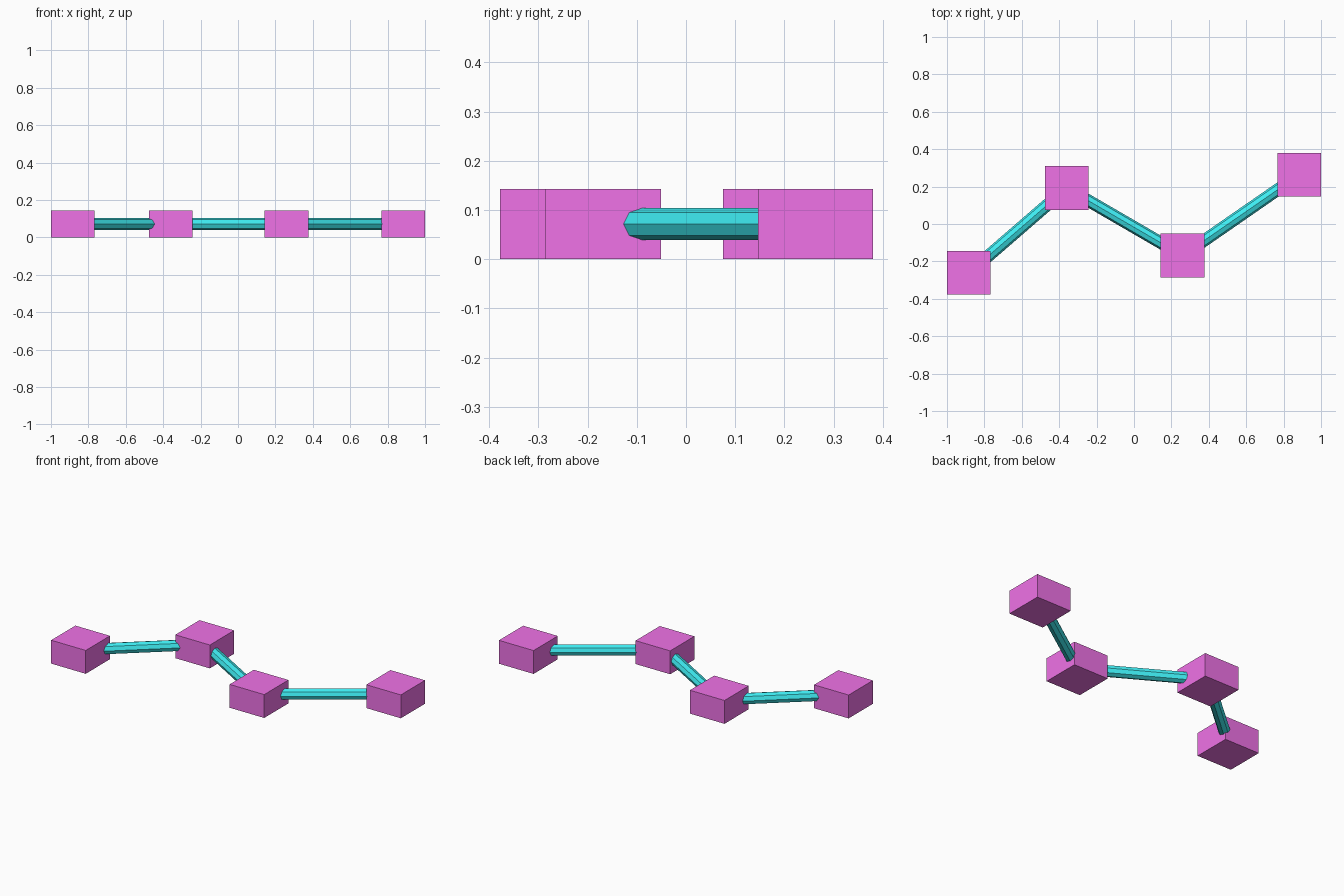
import bpy
from mathutils import Vector

if "Cube" in bpy.data.objects:
    bpy.data.objects.remove(bpy.data.objects["Cube"])

BOX = (0.234, 0.234, 0.143)
MID_Z = BOX[2] / 2
ROD_RADIUS = 0.033
NODES = [(-0.883, -0.261), (-0.36, 0.192), (0.26, -0.168), (0.883, 0.263)]


def material(name, color):
    mat = bpy.data.materials.new(name)
    mat.diffuse_color = color
    mat.use_nodes = True
    mat.node_tree.nodes["Principled BSDF"].inputs["Base Color"].default_value = mat.diffuse_color
    return mat


def add_block(index, position):
    bpy.ops.mesh.primitive_cube_add(size=1, location=(*position, MID_Z))
    block = bpy.context.object
    block.name = f"block_{index}"
    block.scale = BOX
    block.data.materials.append(magenta)


def add_rod(index, start, end):
    a, b = Vector((*start, MID_Z)), Vector((*end, MID_Z))
    bpy.ops.mesh.primitive_cylinder_add(
        vertices=8, radius=ROD_RADIUS, depth=(b - a).length, location=(a + b) / 2)
    rod = bpy.context.object
    rod.name = f"connecting_rod_{index}"
    # Keep a rod edge facing straight up
    rod.rotation_euler = (b - a).to_track_quat('Z', 'Y').to_euler()
    rod.data.materials.append(cyan)


magenta = material("magenta", (0.87, 0.17, 0.8, 1))
cyan = material("cyan", (0.05, 0.85, 0.9, 1))

# Blocks at the bends and ends of the zigzag
for i, node in enumerate(NODES, 1):
    add_block(i, node)

# Eight-sided rods from block centre to block centre
for i, (start, end) in enumerate(zip(NODES, NODES[1:]), 1):
    add_rod(i, start, end)
